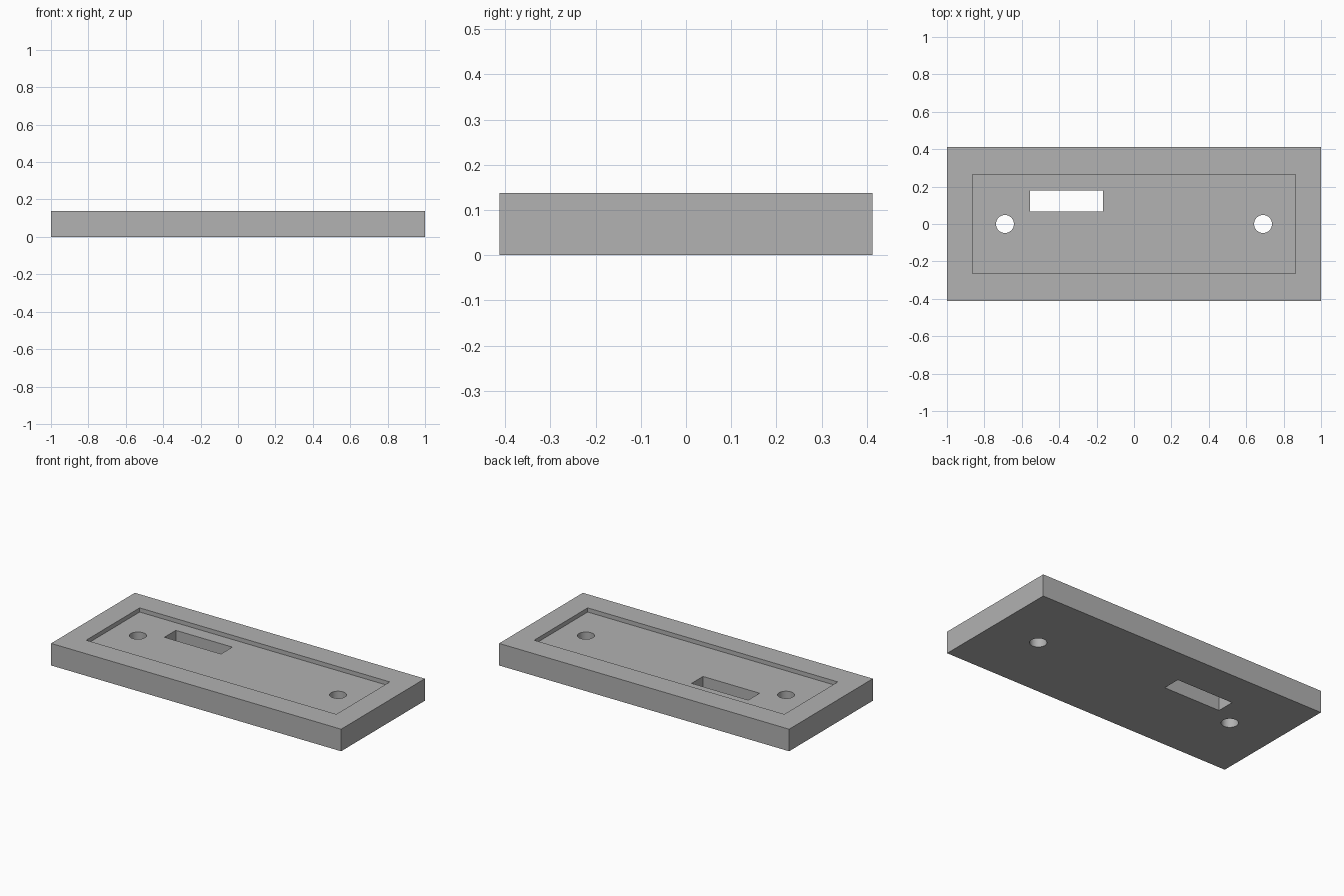
import bpy

if "Cube" in bpy.data.objects:
    bpy.data.objects.remove(bpy.data.objects["Cube"])

grey = bpy.data.materials.new("plain grey")
grey.diffuse_color = (0.445, 0.445, 0.445, 1)
grey.use_nodes = True
grey.node_tree.nodes["Principled BSDF"].inputs["Base Color"].default_value = grey.diffuse_color


def box(name, x0, x1, y0, y1, z0, z1):
    bpy.ops.mesh.primitive_cube_add(
        size=1, location=((x0 + x1) / 2, (y0 + y1) / 2, (z0 + z1) / 2))
    ob = bpy.context.object
    ob.name = name
    ob.scale = (x1 - x0, y1 - y0, z1 - z0)
    bpy.ops.object.transform_apply(location=True, rotation=False, scale=True)
    ob.data.materials.append(grey)
    return ob


def screw_hole(x):
    bpy.ops.mesh.primitive_cylinder_add(
        vertices=48, radius=0.048, depth=0.6, location=(x, 0, 0.07))
    ob = bpy.context.object
    ob.name = "screw_hole_cutter"
    ob.data.materials.append(grey)
    return ob


HEIGHT = 0.1375
plate = box("cover_plate", -1, 1, -0.4125, 0.4125, 0, HEIGHT)

# Shallow recess, connector slot and two screw holes
cutters = [
    box("recess_cutter", -0.8625, 0.8625, -0.2635, 0.2635, HEIGHT - 0.026, 0.3),
    box("slot_cutter", -0.555, -0.165, 0.068, 0.18, -0.2, 0.4),
    screw_hole(-0.69),
    screw_hole(0.69),
]

bpy.context.view_layer.objects.active = plate
for cutter in cutters:
    mod = plate.modifiers.new("cut", 'BOOLEAN')
    mod.operation = 'DIFFERENCE'
    mod.solver = 'EXACT'
    mod.object = cutter
    bpy.ops.object.modifier_apply(modifier=mod.name)
    bpy.data.objects.remove(cutter)

# Smooth hole walls, crisp edges elsewhere
plate.select_set(True)
bpy.ops.object.shade_smooth_by_angle()
